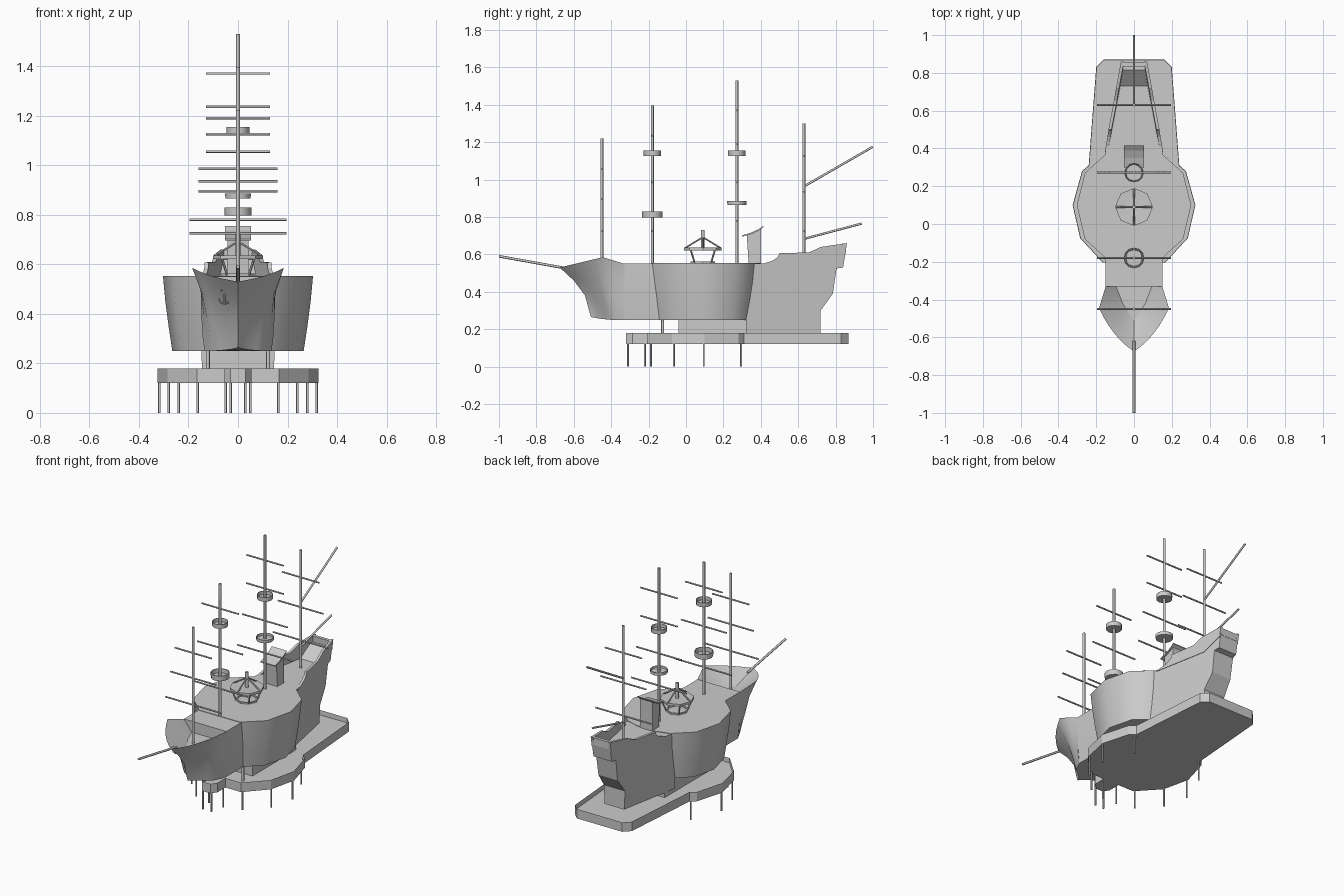
import bpy, bmesh, math
from mathutils import Vector

if "Cube" in bpy.data.objects:
    bpy.data.objects.remove(bpy.data.objects["Cube"])


def finish(name, bm, smooth=None):
    bmesh.ops.remove_doubles(bm, verts=bm.verts, dist=1e-5)
    bmesh.ops.recalc_face_normals(bm, faces=bm.faces)
    me = bpy.data.meshes.new(name)
    bm.to_mesh(me)
    bm.free()
    ob = bpy.data.objects.new(name, me)
    bpy.context.collection.objects.link(ob)
    if smooth:
        bpy.ops.object.select_all(action='DESELECT')
        ob.select_set(True)
        bpy.context.view_layer.objects.active = ob
        bpy.ops.object.shade_smooth_by_angle(angle=math.radians(smooth))
    return ob


def loft(name, rings, smooth=None, caps=(True, True)):
    """Skin closed rings of points, with optional end caps."""
    bm = bmesh.new()
    vs = [[bm.verts.new(p) for p in r] for r in rings]
    n = len(rings[0])
    for a, b in zip(vs, vs[1:]):
        for i in range(n):
            j = (i + 1) % n
            bm.faces.new((a[i], a[j], b[j], b[i]))
    if caps[0]:
        bm.faces.new(vs[0])
    if caps[1]:
        bm.faces.new(vs[-1])
    return finish(name, bm, smooth)


def rod(name, a, b, r=0.006, sides=8):
    a, b = Vector(a), Vector(b)
    q = (b - a).to_track_quat('Z', 'Y')
    ring = [q @ Vector((r * math.cos(t), r * math.sin(t), 0))
            for t in (math.tau * i / sides for i in range(sides))]
    return loft(name, [[a + p for p in ring], [b + p for p in ring]], 50)


def box(name, lo, hi):
    rect = [(lo[0], lo[1]), (hi[0], lo[1]), (hi[0], hi[1]), (lo[0], hi[1])]
    return loft(name, [[(x, y, z) for x, y in rect] for z in (lo[2], hi[2])])


def turned(name, y, prof, sides=12):
    """Ring-shaped part around a vertical axis at x = 0, from an (r, z) profile."""
    rings = [[(r * math.cos(t), y + r * math.sin(t), z) for r, z in prof]
             for t in (math.tau * i / sides for i in range(sides))]
    return loft(name, rings + rings[:1], 35, (False, False))


def mirrored(half):
    return list(half) + [(-x, y) for x, y in reversed(half)]


# Display base: shallow thin-walled tray on pins
base = mirrored([(.03, -.32), (.055, -.285), (.055, -.205), (.165, -.205), (.285, -.075),
                 (.325, .1), (.275, .28), (.24, .31), (.2, .83), (.16, .87)])
tray = loft("base_tray", [[(x, y, z) for x, y in base] for z in (.12, .18)])
bm = bmesh.new()
bm.from_mesh(tray.data)
bm.faces.ensure_lookup_table()
top = max(bm.faces, key=lambda f: f.calc_center_median().z)
bmesh.ops.inset_region(bm, faces=[top], thickness=.002)
bmesh.ops.translate(bm, verts=top.verts, vec=(0, 0, -.03))
bm.to_mesh(tray.data)
bm.free()
for x, y in [(.317, .095), (.28, -.065), (.24, .295), (.163, -.187), (.05, -.22), (.03, -.31)]:
    for s in (-1, 1):
        rod("base_pin", (s * x, y, 0), (s * x, y, .13), .005)

# Keel block and props between base and hull
box("keel_block", (-.13, -.04, .145), (.13, .4, .26))
for s in (-1, 1):
    rod("hull_prop", (s * .122, -.125, .145), (s * .122, -.125, .26), .008)

# Midship: wide tub
tub = mirrored([(.145, -.185), (.26, -.08), (.303, .1), (.26, .27), (.15, .37), (.06, .395)])
loft("midship_tub", [[(x * k, .1 + (y - .1) * k, z) for x, y in tub]
                     for k, z in ((.875, .25), (.925, .35), (.968, .45), (1, .553))], 40)
loft("forward_hull", [[(-w, -.33, z), (w, -.33, z), (w, .2, z), (-w, .2, z)]
                      for w, z in ((.135, .25), (.147, .38), (.15, .47), (.15, .55))], 30)


# Bow: flared hull with steep inner bulwarks around a small sunken deck
def bow_row(p, w, c, s):
    p, w, c, s = map(Vector, (p, w, c, s))
    n = 6
    pts = [p, p.lerp(w, .5)] + [w.lerp(c, t).lerp(c.lerp(s, t), t) for t in (i / n for i in range(n + 1))]
    return pts + [Vector((-q.x, q.y, q.z)) for q in reversed(pts[:-1])]


rows = [
    ((.135, -.33, .25), (.10, -.40, .25), (.015, -.46, .255), (0, -.507, .265)),
    ((.142, -.33, .30), (.107, -.41, .30), (.02, -.47, .30), (0, -.517, .295)),
    ((.147, -.33, .38), (.125, -.42, .38), (.04, -.50, .38), (0, -.54, .38)),
    ((.15, -.33, .47), (.145, -.43, .48), (.075, -.54, .47), (0, -.60, .46)),
    ((.15, -.33, .55), (.185, -.445, .585), (.115, -.60, .548), (0, -.675, .53))]
inner = ((.095, -.33, .48), (.06, -.42, .48), (.03, -.47, .48), (0, -.51, .48))
loft("bow", [bow_row(*r) for r in rows], 35, (True, False))
loft("bow_inner_bulwark", [bow_row(*rows[-1]), bow_row(*inner)], 20, (False, True))


# Stern: tapering body with bulwarks
def stern_w(y, z):
    return .152 - .19 * (y - .38) - .05 * (.55 - z)


def slab(name, prof, outer, inner):
    return loft(name, [[(f(y, z), y, z) for y, z in prof] for f in (outer, inner)])


back = [(.855, .62), (.84, .53), (.805, .525), (.785, .39), (.72, .30), (.72, .18)]
core = [(.32, .18), (.32, .55), (.73, .55), (.815, .62)] + back
slab("stern_body", core, stern_w, lambda y, z: -stern_w(y, z))
rail = [(.38, .54), (.41, .55), (.46, .565), (.49, .585), (.50, .607), (.655, .61),
        (.69, .625), (.72, .64), (.86, .66), (.852, .60), (.73, .54)]
for s in (-1, 1):
    slab("stern_bulwark", rail, lambda y, z: s * (stern_w(y, z) + .003),
         lambda y, z: s * (stern_w(y, z) - .013))
box("stern_rail", (-.06, .835, .61), (.06, .855, .657))

# Cabin with tilted, curved roof
slab("cabin", [(.335, .55), (.325, .70), (.40, .735), (.40, .55)], lambda y, z: .043, lambda y, z: -.043)
slab("cabin_roof", [(.30, .695), (.35, .708), (.39, .727), (.415, .747), (.415, .754),
                    (.39, .736), (.35, .717), (.30, .702)], lambda y, z: .052, lambda y, z: -.052)

# Deck stand: round top on slanted legs, roof spokes and finial
turned("stand_top", .09, [(.001, .632), (.1, .636), (.1, .622), (.001, .622)], 8)
turned("stand_foot", .09, [(.066, .55), (.066, .562), (.057, .562), (.057, .55)], 8)
for i in range(4):
    a = math.tau * i / 4
    c, s = math.cos(a), math.sin(a)
    rod("stand_spoke", (.094 * c, .09 + .094 * s, .635), (0, .09, .692), .005, 6)
    c, s = math.cos(a + math.pi / 4), math.sin(a + math.pi / 4)
    rod("stand_leg", (.062 * c, .09 + .062 * s, .555), (.092 * c, .09 + .092 * s, .625), .005, 6)
rod("stand_post", (0, .09, .63), (0, .09, .73), .01)

# Masts: y, foot, top, yards (z, half width), lookouts (z low, z high, radius)
masts = [
    (-.45, .45, 1.22, [(1.055, .13), (.895, .16), (.725, .195)], []),
    (-.18, .54, 1.395, [(1.235, .13), (.985, .16), (.725, .195)], [(1.127, 1.155, .047), (.797, .83, .055)]),
    (.272, .54, 1.53, [(1.37, .13), (1.19, .13), (.985, .16), (.78, .195)],
     [(1.127, 1.155, .047), (.865, .885, .052)]),
    (.63, .54, 1.30, [(1.125, .13), (.935, .16), (.725, .195)], [])]
for y, z0, z1, yards, nests in masts:
    rod("mast", (0, y, z0), (0, y, z1), .008)
    for z, w in yards:
        rod("yard", (-w, y, z), (w, y, z), .005)
    for a, b, r in nests:
        turned("lookout", y, [(.004, a), (r * .98, a), (r, b), (r * .93, b), (r * .91, a + .006), (.004, a + .006)])

# Bowsprit and aft spars
rod("bowsprit", (0, -.62, .522), (0, -1, .59), .007)
rod("aft_spar", (0, .63, .963), (0, .998, 1.175), .006)
rod("aft_boom", (0, .63, .683), (0, .94, .765), .006)

# Anchor hung on the bow
ax, ay = -.055, -.55
rod("anchor_shank", (ax, ay, .44), (ax, ay - .02, .505), .004, 6)
rod("anchor_stock", (ax - .014, ay - .018, .495), (ax + .014, ay - .018, .495), .003, 6)
arc = [(ax + .022 * math.sin(t), ay, .462 - .022 * math.cos(t)) for t in (-1.5, -.75, 0, .75, 1.5)]
for p, q in zip(arc, arc[1:]):
    rod("anchor_arm", p, q, .004, 6)
